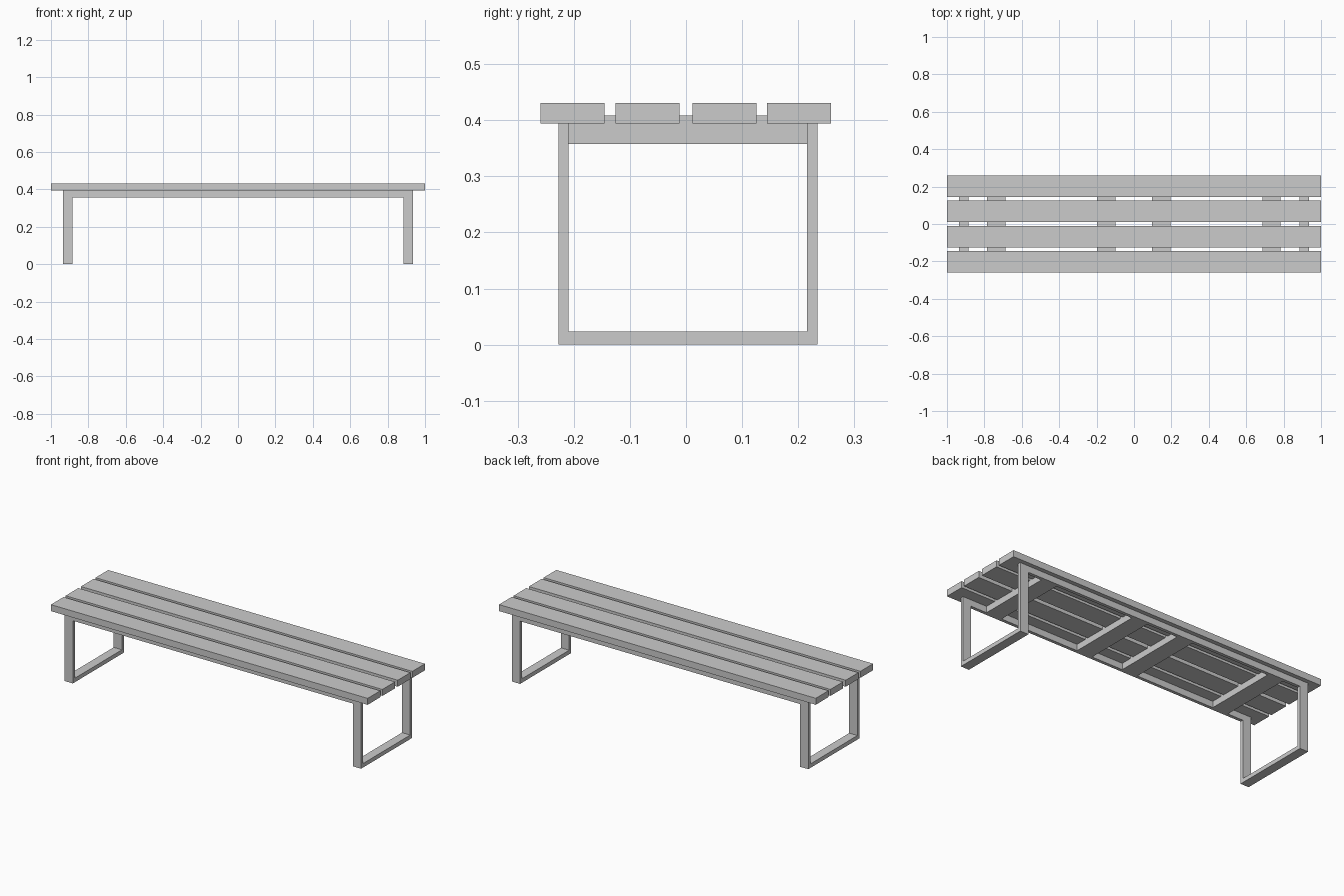
import bpy, bmesh

if "Cube" in bpy.data.objects:
    bpy.data.objects.remove(bpy.data.objects["Cube"])


def extrude_profile(name, points, x0, x1):
    """Closed YZ outline swept along X from x0 to x1."""
    bm = bmesh.new()
    face = bm.faces.new([bm.verts.new((x0, y, z)) for y, z in points])
    swept = bmesh.ops.extrude_face_region(bm, geom=[face])["geom"]
    verts = [v for v in swept if isinstance(v, bmesh.types.BMVert)]
    bmesh.ops.translate(bm, verts=verts, vec=(x1 - x0, 0, 0))
    bmesh.ops.recalc_face_normals(bm, faces=bm.faces)
    mesh = bpy.data.meshes.new(name)
    bm.to_mesh(mesh)
    bm.free()
    obj = bpy.data.objects.new(name, mesh)
    bpy.context.collection.objects.link(obj)
    return obj


def box(name, x0, x1, y0, y1, z0, z1):
    return extrude_profile(name, [(y0, z0), (y1, z0), (y1, z1), (y0, z1)], x0, x1)


SLAT_BOTTOM, SLAT_TOP = 0.394, 0.431
RAIL_BOTTOM = 0.358
OUT_F, IN_F, IN_B, OUT_B = -0.227, -0.209, 0.216, 0.234
LEG_IN, LEG_OUT = 0.884, 0.936

# Seat slats
for i, y in enumerate((-0.259, -0.126, 0.012, 0.144)):
    box(f"seat_slat_{i + 1}", -1, 1, y, y + 0.114, SLAT_BOTTOM, SLAT_TOP)

# U-shaped leg frames, open at the top
u_shape = [(OUT_F, 0), (OUT_B, 0), (OUT_B, SLAT_BOTTOM), (IN_B, SLAT_BOTTOM),
           (IN_B, 0.023), (IN_F, 0.023), (IN_F, SLAT_BOTTOM), (OUT_F, SLAT_BOTTOM)]
extrude_profile("left_leg_frame", u_shape, -LEG_OUT, -LEG_IN)
extrude_profile("right_leg_frame", u_shape, LEG_IN, LEG_OUT)

# Long rails flush with the legs
box("front_rail", -LEG_IN, LEG_IN, OUT_F, IN_F, RAIL_BOTTOM, SLAT_BOTTOM)
box("back_rail", -LEG_IN, LEG_IN, IN_B, OUT_B, RAIL_BOTTOM, SLAT_BOTTOM)

# Cross braces let into the underside of the slats
for i, x in enumerate((-0.737, -0.148, 0.146, 0.735)):
    box(f"cross_brace_{i + 1}", x - 0.049, x + 0.049, IN_F, IN_B, RAIL_BOTTOM, 0.408)
